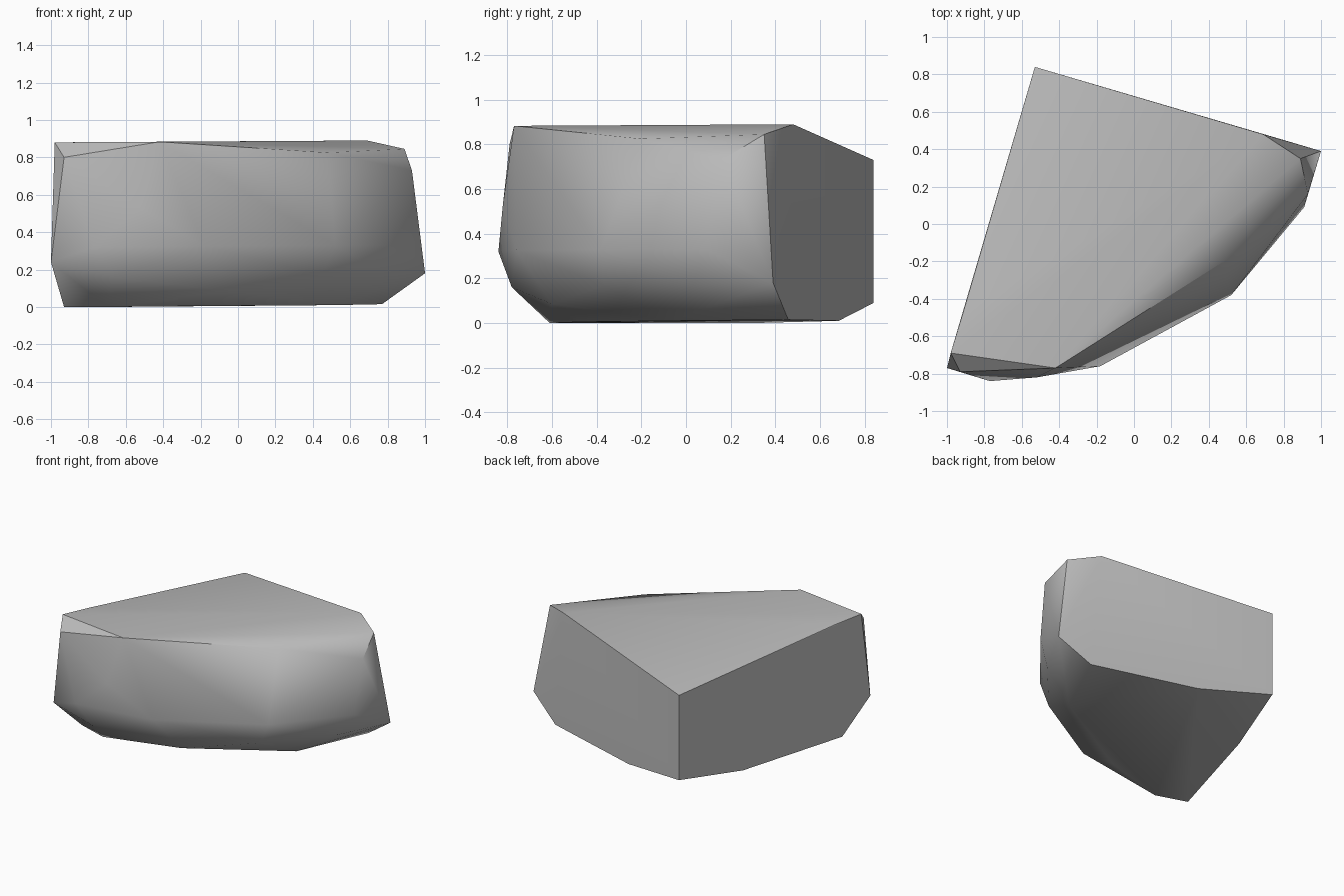
import bpy
import bmesh
from math import radians

cube = bpy.data.objects.get("Cube")
if cube:
    bpy.data.objects.remove(cube, do_unlink=True)

# Stone colour
stone = bpy.data.materials.new("grey stone")
stone.use_nodes = True
colour = (0.5, 0.5, 0.5, 1)
stone.diffuse_color = colour
bsdf = stone.node_tree.nodes["Principled BSDF"]
bsdf.inputs["Base Color"].default_value = colour
bsdf.inputs["Roughness"].default_value = 0.9

# Corners of the top slab, including the chipped front corner
top_rim = [(-.53, .84, .73), (.69, .48, .89), (.89, .35, .845), (.93, .16, .73),
           (.48, -.2, .825), (-.42, -.77, .883), (-.93, -.79, .80),
           (-.98, -.69, .88), (-.914, -.476, .865)]

# Bulging band around the worn front
belly = [(1, .39, .18), (.91, .09, .33), (.52, -.38, .33), (-.18, -.76, .325),
         (-.52, -.82, .53), (-.77, -.84, .32), (-1, -.77, .24)]

# Undercut below the bulge
undercut = [(.8, .03, .17), (.45, -.37, .17), (-.05, -.6, .085), (-.67, -.78, .16)]

# Flat underside with the raised back corner
base = [(-.53, .84, .09), (0, .684, .01), (.77, .458, .015), (.53, -.06, .01),
        (-.21, -.475, .005), (-.70, -.61, 0), (-.93, -.535, 0), (-.687, .30, 0)]

# Wrap the corners in a single cut boulder
bm = bmesh.new()
for point in top_rim + belly + undercut + base:
    bm.verts.new(point)
hull = bmesh.ops.convex_hull(bm, input=bm.verts[:])
loose = [v for v in bm.verts if not v.link_faces]
bmesh.ops.delete(bm, geom=loose, context='VERTS')

# Merge the flat split faces
bmesh.ops.dissolve_limit(bm, angle_limit=radians(2), verts=bm.verts[:], edges=bm.edges[:])
bmesh.ops.recalc_face_normals(bm, faces=bm.faces[:])

mesh = bpy.data.meshes.new("boulder")
bm.to_mesh(mesh)
bm.free()
mesh.materials.append(stone)
boulder = bpy.data.objects.new("boulder", mesh)
bpy.context.collection.objects.link(boulder)

# Soft worn front, crisp split edges
bpy.ops.object.select_all(action='DESELECT')
boulder.select_set(True)
bpy.context.view_layer.objects.active = boulder
bpy.ops.object.shade_smooth_by_angle(angle=radians(40))
